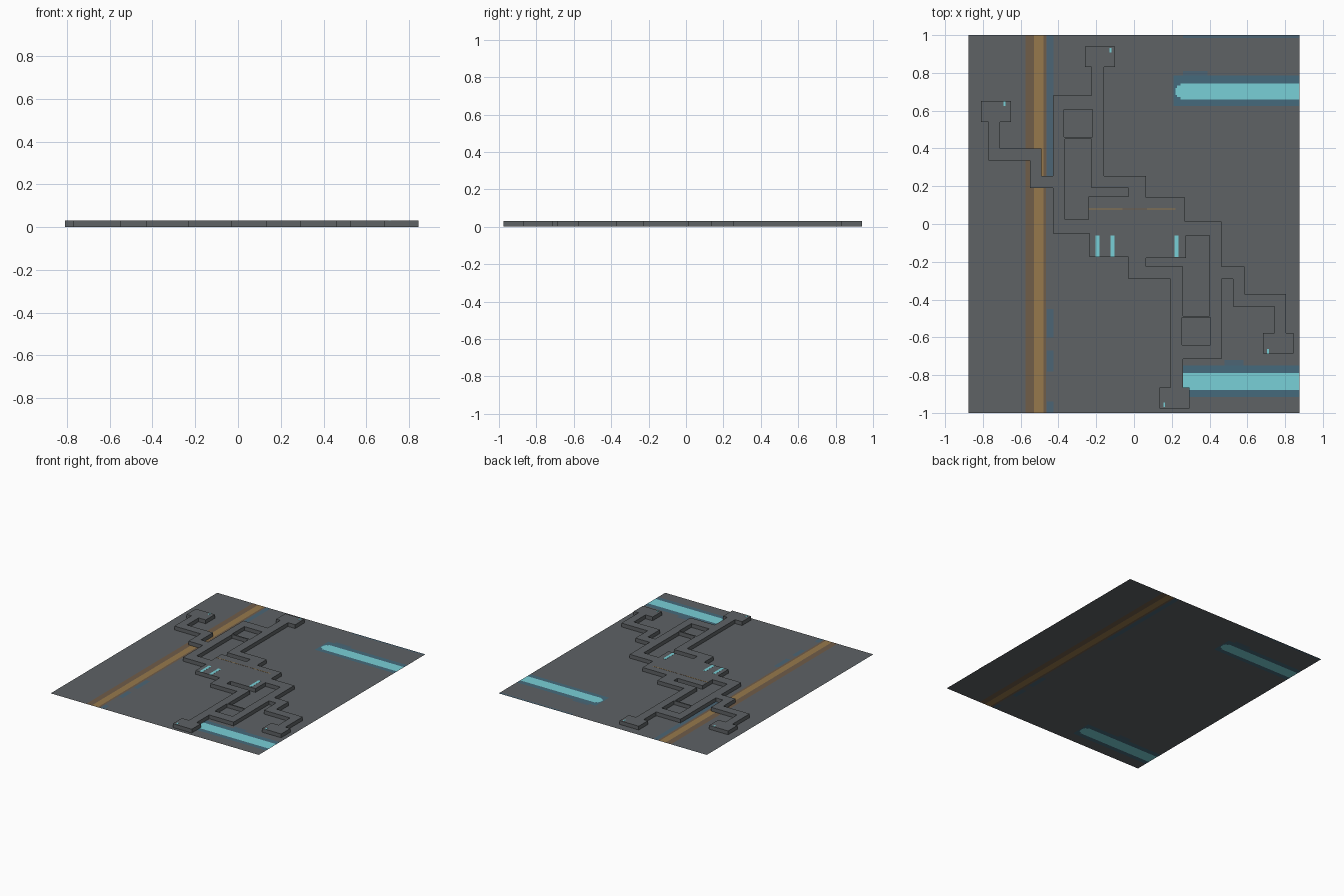
import bpy
import bmesh
from mathutils import Vector

cube = bpy.data.objects.get("Cube")
if cube:
    bpy.data.objects.remove(cube, do_unlink=True)


def make_material(name, rgb):
    """Flat material from an sRGB colour given in 0-255."""
    linear = [((c / 255 + 0.055) / 1.055) ** 2.4 for c in rgb] + [1]
    mat = bpy.data.materials.new(name)
    mat.use_nodes = True
    mat.diffuse_color = linear
    shader = mat.node_tree.nodes["Principled BSDF"]
    shader.inputs["Base Color"].default_value = linear
    shader.inputs["Roughness"].default_value = 0.8
    return mat


grey = make_material("slate grey", (94, 98, 101))
orange = make_material("dull orange", (150, 121, 76))
brown = make_material("dark brown", (112, 93, 73))
cyan = make_material("bright cyan", (121, 208, 215))
teal = make_material("dark teal", (69, 106, 124))
haze = make_material("hazy blue", (76, 101, 117))
palette = [grey, orange, brown, cyan, teal, haze]
GREY, ORANGE, BROWN, CYAN, TEAL, HAZE = range(len(palette))


def make_object(name, bm, materials):
    mesh = bpy.data.meshes.new(name)
    bm.to_mesh(mesh)
    bm.free()
    for mat in materials:
        mesh.materials.append(mat)
    obj = bpy.data.objects.new(name, mesh)
    bpy.context.collection.objects.link(obj)
    return obj


# Ground sheet: painted rectangles (left, right, front, back, colour)
W, D = 0.875, 1.0
paint = [
    (-0.575, -0.465, -D, D, BROWN),
    (-0.53, -0.48, -D, D, ORANGE),
    (-0.46, -0.425, 0.25, D, HAZE),
    (-0.46, -0.425, -0.6, -0.45, HAZE),
    (-0.46, -0.425, -0.78, -0.67, HAZE),
    (-0.46, -0.425, -D, -0.94, HAZE),
    (0.26, W, 0.985, D, HAZE),
    (0.26, 0.39, 0.78, 0.81, HAZE),
    (0.48, 0.58, -0.75, -0.72, HAZE),
]
for low, high in ((0.66, 0.745), (-0.88, -0.79)):
    paint.append((0.21, W, low - 0.035, high + 0.04, TEAL))
    # Stepped rectangles round off the end of the bright bar
    for start, inset in ((0.22, 0.024), (0.227, 0.012), (0.245, 0)):
        paint.append((start, W, low + inset, high - inset, CYAN))


def ground_sheet(name, z, side):
    """Painted sheet; side -1 turns it over so that it faces down."""
    bm = bmesh.new()
    corners = ((-W, -D), (W, -D), (W, D), (-W, D))
    bm.faces.new([bm.verts.new((x, y, 0)) for x, y in corners])
    cuts = [{v for r in paint for v in r[:2] if abs(v) < W},
            {v for r in paint for v in r[2:4] if abs(v) < D}]
    for axis, values in enumerate(cuts):
        normal = Vector((axis == 0, axis == 1, 0))
        for value in sorted(values):
            bmesh.ops.bisect_plane(bm, geom=bm.verts[:] + bm.edges[:] + bm.faces[:],
                                   dist=1e-5, plane_co=normal * value, plane_no=normal)
    for face in bm.faces:
        c = face.calc_center_median()
        for x0, x1, y0, y1, colour in paint:
            if x0 < c.x < x1 and y0 < c.y < y1:
                face.material_index = colour
    for vert in bm.verts:
        vert.co = (vert.co.x * side, vert.co.y, z)
    bm.normal_update()
    make_object(name, bm, palette)


ground_sheet("ground_top", 0.002, 1)
ground_sheet("ground_underside", 0, -1)

# Raised maze: half an outline and its holes, repeated by a half turn
HEIGHT = 0.031


def half_turn(points):
    return [(0.034 - x, -0.036 - y) for x, y in points]


half_outline = [
    (-0.16, 0.254), (-0.16, 0.83), (-0.1, 0.83), (-0.1, 0.94), (-0.26, 0.94),
    (-0.26, 0.83), (-0.225, 0.83), (-0.225, 0.68), (-0.43, 0.68), (-0.43, 0.255),
    (-0.49, 0.255), (-0.49, 0.4), (-0.71, 0.4), (-0.71, 0.54), (-0.65, 0.54),
    (-0.65, 0.65), (-0.81, 0.65), (-0.81, 0.54), (-0.77, 0.54), (-0.77, 0.335),
    (-0.55, 0.335), (-0.55, 0.19), (-0.43, 0.19), (-0.43, -0.05), (-0.235, -0.05),
    (-0.235, -0.175), (-0.03, -0.175), (-0.03, -0.29),
]
window = [(-0.37, 0.46), (-0.22, 0.46), (-0.22, 0.605), (-0.37, 0.605)]
channel = [(-0.365, 0.45), (-0.225, 0.45), (-0.225, 0.19), (-0.03, 0.19),
           (-0.03, 0.145), (-0.24, 0.145), (-0.24, 0.025), (-0.365, 0.025)]
loops = [half_outline + half_turn(half_outline)]
for hole in (window, channel):
    loops += [hole, half_turn(hole)]

bm = bmesh.new()
for loop in loops:
    verts = [bm.verts.new((x, y, HEIGHT)) for x, y in loop]
    for a, b in zip(verts, verts[1:] + verts[:1]):
        bm.edges.new((a, b))
bmesh.ops.triangle_fill(bm, use_beauty=True, edges=bm.edges[:], normal=(0, 0, 1))
rim = [e for e in bm.edges if e.is_boundary]
walls = bmesh.ops.extrude_edge_only(bm, edges=rim)["geom"]
for vert in walls:
    if isinstance(vert, bmesh.types.BMVert):
        vert.co.z = 0.001
bmesh.ops.recalc_face_normals(bm, faces=bm.faces[:])
top = next(f for f in bm.faces if abs(f.normal.z) > 0.5)
if top.normal.z < 0:
    bmesh.ops.reverse_faces(bm, faces=bm.faces[:])
make_object("raised_maze", bm, [grey])


# Thin painted plates on top of the maze
def plate(name, x, y, width, depth, mat):
    bm = bmesh.new()
    bmesh.ops.create_cube(bm, size=1)
    bmesh.ops.scale(bm, vec=(width, depth, 0.002), verts=bm.verts)
    bmesh.ops.translate(bm, vec=(x, y, HEIGHT), verts=bm.verts)
    make_object(name, bm, [mat])


for x in (-0.193, -0.113, 0.225):
    plate("light_bar", x, -0.117, 0.022, 0.114, cyan)
plate("orange_line_left", -0.15, 0.08, 0.18, 0.006, orange)
plate("orange_line_middle", 0.005, 0.08, 0.13, 0.004, brown)
plate("orange_line_right", 0.145, 0.08, 0.15, 0.006, orange)
for x, y in ((-0.125, 0.92), (-0.685, 0.637), (0.71, -0.675), (0.16, -0.957)):
    plate("pad_light", x, y, 0.01, 0.025, cyan)
